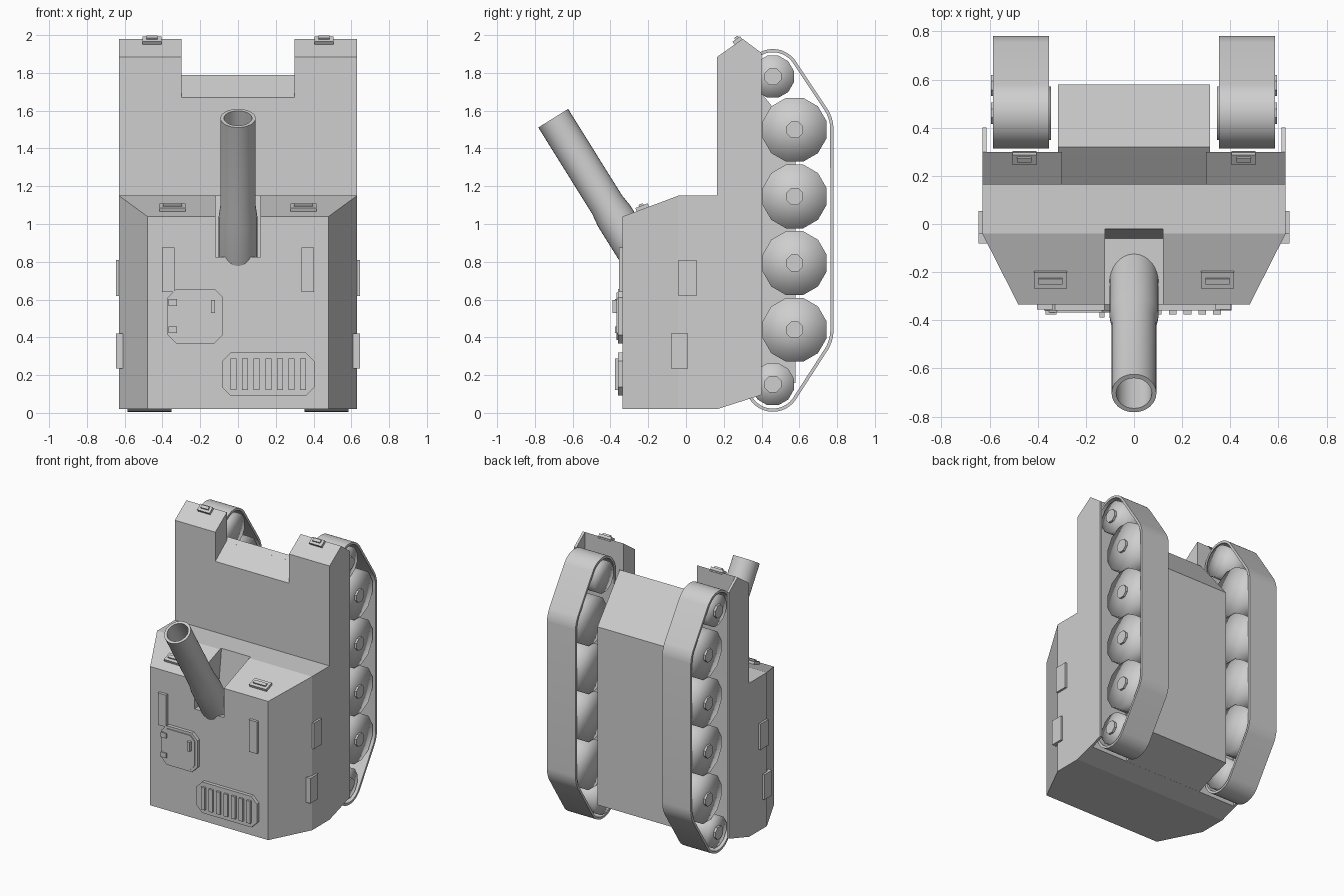
import bpy
import bmesh
from math import cos, sin, pi, atan2, radians
from mathutils import Matrix, Vector

if "Cube" in bpy.data.objects:
    bpy.data.objects.remove(bpy.data.objects["Cube"], do_unlink=True)

GREY = (0.62, 0.62, 0.62, 1.0)
grey = bpy.data.materials.new("plain_grey")
grey.use_nodes = True
grey.diffuse_color = GREY
grey.node_tree.nodes["Principled BSDF"].inputs["Base Color"].default_value = GREY


def finish(name, bm, smooth=None):
    """Turn a bmesh into an object; smooth is the sharp-edge angle in degrees."""
    bmesh.ops.recalc_face_normals(bm, faces=bm.faces)
    mesh = bpy.data.meshes.new(name)
    bm.to_mesh(mesh)
    bm.free()
    mesh.materials.append(grey)
    if smooth:
        for poly in mesh.polygons:
            poly.use_smooth = True
        mesh.set_sharp_from_angle(angle=radians(smooth))
    obj = bpy.data.objects.new(name, mesh)
    bpy.context.scene.collection.objects.link(obj)
    return obj


def prism(name, outline, lo, hi, axis="x"):
    """Extrude a 2D outline along one axis."""
    place = {"x": lambda p, q, a: (a, p, q),
             "y": lambda p, q, a: (p, a, q),
             "z": lambda p, q, a: (p, q, a)}[axis]
    bm = bmesh.new()
    ends = [[bm.verts.new(place(p, q, a)) for p, q in outline] for a in (lo, hi)]
    for ring in ends:
        bm.faces.new(ring)
    n = len(outline)
    for i in range(n):
        j = (i + 1) % n
        bm.faces.new((ends[0][i], ends[0][j], ends[1][j], ends[1][i]))
    return finish(name, bm)


def box(name, center, size, tilt=0):
    bm = bmesh.new()
    m = Matrix.Translation(center) @ Matrix.Rotation(tilt, 4, "X") @ Matrix.Diagonal((*size, 1))
    bmesh.ops.create_cube(bm, size=1, matrix=m)
    return finish(name, bm)


def lathe(name, profile, sides, matrix, smooth, phase=0.0):
    """Spin (radius, height) points about the local z axis."""
    bm = bmesh.new()
    rings = []
    for r, h in profile:
        rings.append([bm.verts.new(matrix @ Vector((r * cos(a), r * sin(a), h)))
                      for a in (2 * pi * (i + phase) / sides for i in range(sides))])
    for lower, upper in zip(rings, rings[1:]):
        for i in range(sides):
            j = (i + 1) % sides
            bm.faces.new((lower[i], lower[j], upper[j], upper[i]))
    bmesh.ops.remove_doubles(bm, verts=bm.verts, dist=1e-5)
    return finish(name, bm, smooth)


def cut(target, cutter):
    mod = target.modifiers.new("cut", "BOOLEAN")
    mod.operation = "DIFFERENCE"
    mod.solver = "EXACT"
    mod.object = cutter
    bpy.context.view_layer.objects.active = target
    bpy.ops.object.modifier_apply(modifier=mod.name)
    bpy.data.objects.remove(cutter, do_unlink=True)


def octagon(cx, cz, w, h, c):
    """Rectangle with clipped corners."""
    x, z = w / 2, h / 2
    return [(cx + a, cz + b) for a, b in (
        (-x + c, -z), (x - c, -z), (x, -z + c), (x, z - c),
        (x - c, z), (-x + c, z), (-x, z - c), (-x, -z + c))]


# Hull: side profile, then chamfered front corners, rear notch and gun slot
FRONT = -0.335
SIDE = 0.63
hull = prism("hull", [(FRONT, 0.02), (FRONT, 1.04), (-0.04, 1.15), (0.165, 1.15),
                      (0.165, 1.885), (0.30, 1.98), (0.30, 0.063), (0.165, 0.02)],
             -SIDE, SIDE)
for s in (-1, 1):
    cut(hull, prism("corner_cutter", [(s * 0.66, 0.019), (s * 0.45, -0.394), (s * 0.9, -0.394)],
                    -0.5, 1.6, "z"))
cut(hull, prism("notch_cutter", [(0.1, 1.62), (0.4, 1.852), (0.4, 2.2), (0.1, 2.2)], -0.3, 0.3))
cut(hull, prism("slot_cutter", [(-0.5, 0.825), (-0.06, 0.825), (-0.02, 1.15), (-0.02, 1.4), (-0.5, 1.4)],
                -0.12, 0.12))

# Belly block between the tracks
prism("belly", [(0.29, 0.06), (0.29, 1.767), (0.32, 1.79), (0.58, 1.47), (0.58, 0.16)], -0.315, 0.315)

# Gun barrel with a hollow bore and a thicker collar at its root
aim = Vector((0, 0.53, -0.85))
gun = Matrix.Translation((0, -0.703, 1.56)) @ aim.to_track_quat("Z", "Y").to_matrix().to_4x4()
lathe("gun_barrel", [(0, 0.6), (0.074, 0.6), (0.074, 0), (0.093, 0), (0.093, 0.54),
                     (0.102, 0.61), (0.102, 0.93), (0, 0.93)], 32, gun, 35)

# Running gear: wheel centres (y, z, radius)
WHEELS = [(0.46, 0.152, 0.115), (0.46, 1.78, 0.115)]
WHEELS += [(0.575, 0.44 + 0.353 * i, 0.175) for i in range(4)]


def belt_outline(gap, steps=96):
    """Outline wrapped tightly round all wheels at a given clearance."""
    points = []
    for i in range(steps):
        ny, nz = cos(2 * pi * i / steps), sin(2 * pi * i / steps)
        y, z, r = max(WHEELS, key=lambda w: w[0] * ny + w[1] * nz + w[2])
        points.append((y + (r + gap) * ny, z + (r + gap) * nz))
    return points


def track(name, s):
    bm = bmesh.new()
    loops = [[bm.verts.new((s * x, y, z)) for y, z in belt_outline(gap)]
             for x, gap in ((0.353, 0.031), (0.585, 0.031), (0.585, 0.014), (0.353, 0.014))]
    n = len(loops[0])
    for k in range(4):
        a, b = loops[k], loops[(k + 1) % 4]
        for i in range(n):
            j = (i + 1) % n
            bm.faces.new((a[i], a[j], b[j], b[i]))
    return finish(name, bm, 35)


for s, side in ((1, "left"), (-1, "right")):
    track(side + "_track", s)
    for i, (y, z, r) in enumerate(WHEELS):
        axle = Matrix.Translation((0, y, z)) @ Matrix.Rotation(s * pi / 2, 4, "Y")
        inner = 0.345 if r < 0.15 else 0.36
        lathe(f"{side}_wheel_{i}", [(0, inner), (r, inner), (r, 0.572), (0, 0.58)],
              12, axle, 120, 0.5)
        lathe(f"{side}_hub_{i}", [(0, 0.55), (0.048, 0.55), (0.048, 0.593), (0, 0.593)],
              8, axle, None, 0.5)

    # Fender skirt behind the hull edge
    prism(side + "_fender_skirt", [(0.29, 1.973), (0.30, 1.98), (0.40, 1.905), (0.40, 0.095), (0.29, 0.06)],
          *sorted((s * 0.612, s * SIDE)))

    # Latch on the fender top
    tilt = atan2(0.095, 0.135)
    box(side + "_fender_latch", (s * 0.455, 0.275, 1.967), (0.1, 0.05, 0.03), tilt)
    box(side + "_fender_latch_grip", (s * 0.455, 0.27, 1.982), (0.06, 0.022, 0.022), tilt)

    # Vision block on the sloping roof
    tilt = atan2(0.11, 0.295)
    box(side + "_roof_block", (s * 0.347, -0.23, 1.083), (0.138, 0.07, 0.03), tilt)
    box(side + "_roof_block_slit", (s * 0.347, -0.237, 1.098), (0.1, 0.025, 0.016), tilt)

    # Side panels and front bar
    box(side + "_upper_side_panel", (s * 0.595, 0.008, 0.715), (0.1, 0.093, 0.19))
    box(side + "_lower_side_panel", (s * 0.595, -0.035, 0.328), (0.1, 0.09, 0.185))
    box(side + "_front_bar", (s * 0.37, -0.343, 0.758), (0.066, 0.026, 0.235))

# Front hatch with lid, handle and hinges
prism("hatch_frame", octagon(-0.226, 0.512, 0.295, 0.287, 0.045), -0.36, -0.32, "y")
prism("hatch_lid", octagon(-0.226, 0.512, 0.258, 0.25, 0.035), -0.367, -0.34, "y")
box("hatch_handle", (-0.133, 0.563, ) and (-0.133, -0.372, 0.563), (0.022, 0.034, 0.068))
for i, z in enumerate((0.44, 0.585)):
    box(f"hatch_hinge_{i}", (-0.345, -0.36, z), (0.045, 0.03, 0.036))

# Front vent with raised slats
prism("vent_frame", octagon(0.16, 0.205, 0.49, 0.228, 0.045), -0.36, -0.32, "y")
for i in range(7):
    box(f"vent_slat_{i}", (-0.024 + 0.0615 * i, -0.36, 0.205), (0.032, 0.03, 0.165))
